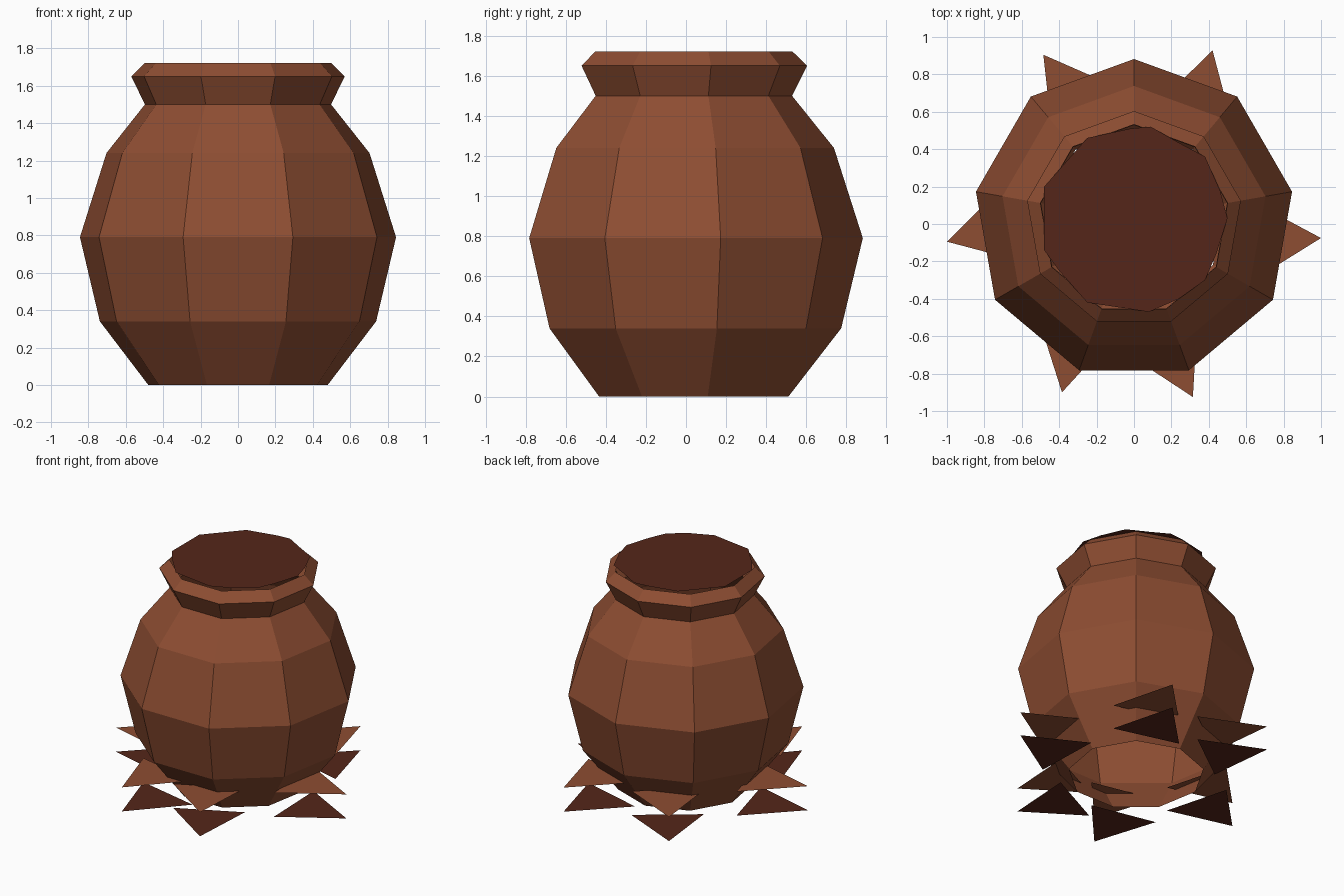
import bpy, math

if "Cube" in bpy.data.objects:
    bpy.data.objects.remove(bpy.data.objects["Cube"])

CY = 0.024  # pot axis offset in y


def material(name, rgb):
    m = bpy.data.materials.new(name)
    m.diffuse_color = (*rgb, 1)
    m.use_nodes = True
    m.node_tree.nodes["Principled BSDF"].inputs["Base Color"].default_value = m.diffuse_color
    return m


def add_mesh(name, verts, faces, mat):
    me = bpy.data.meshes.new(name)
    me.from_pydata(verts, [], faces)
    me.materials.append(mat)
    ob = bpy.data.objects.new(name, me)
    bpy.context.collection.objects.link(ob)
    return ob


clay = material("clay", (0.27, 0.075, 0.032))
dark = material("dark_red", (0.09, 0.019, 0.01))

# Pot wall: nine-sided, open at both ends
SIDES = 9
profile = [(0.487, 0.0), (0.75, 0.34), (0.858, 0.79), (0.714, 1.24),
           (0.505, 1.50), (0.58, 1.65), (0.508, 1.72)]
verts, faces = [], []
for r, z in profile:
    for k in range(SIDES):
        a = math.radians(90 + 360 * k / SIDES)
        verts.append((r * math.cos(a), CY + r * math.sin(a), z))
for i in range(len(profile) - 1):
    for k in range(SIDES):
        n = (k + 1) % SIDES
        b = i * SIDES
        faces.append((b + k, b + n, b + SIDES + n, b + SIDES + k))
add_mesh("pot_wall", verts, faces, clay)

# Contents: uneven flat disc lying on the mouth
outline = [(0.09, 0.52), (-0.02, 0.51), (-0.25, 0.46), (-0.33, 0.37),
           (-0.48, 0.20), (-0.48, -0.14), (-0.40, -0.25), (-0.25, -0.42),
           (0.08, -0.47), (0.24, -0.40), (0.38, -0.30), (0.44, -0.16),
           (0.50, 0.03), (0.46, 0.18), (0.38, 0.36), (0.23, 0.44)]
add_mesh("contents", [(x, y, 1.74) for x, y in outline],
         [tuple(range(len(outline)))], dark)

# Flat triangles round the foot, in two layers: (centre x, centre y, tip angle)
shards = [(0.341, 0.640, 74.8), (-0.307, 0.663, 126.3), (-0.710, -0.016, 195.2),
          (-0.321, -0.607, 257.7), (0.180, -0.657, 296.7), (0.700, -0.085, 1.9)]
for label, z, mat in (("lower", 0.0, dark), ("upper", 0.19, clay)):
    verts, faces = [], []
    for x, y, tip in shards:
        n = len(verts)
        for k in range(3):
            a = math.radians(tip + 120 * k)
            verts.append((x + 0.3 * math.cos(a), y + 0.3 * math.sin(a), z))
        faces.append((n, n + 1, n + 2))
    add_mesh(label + "_foot_shards", verts, faces, mat)
